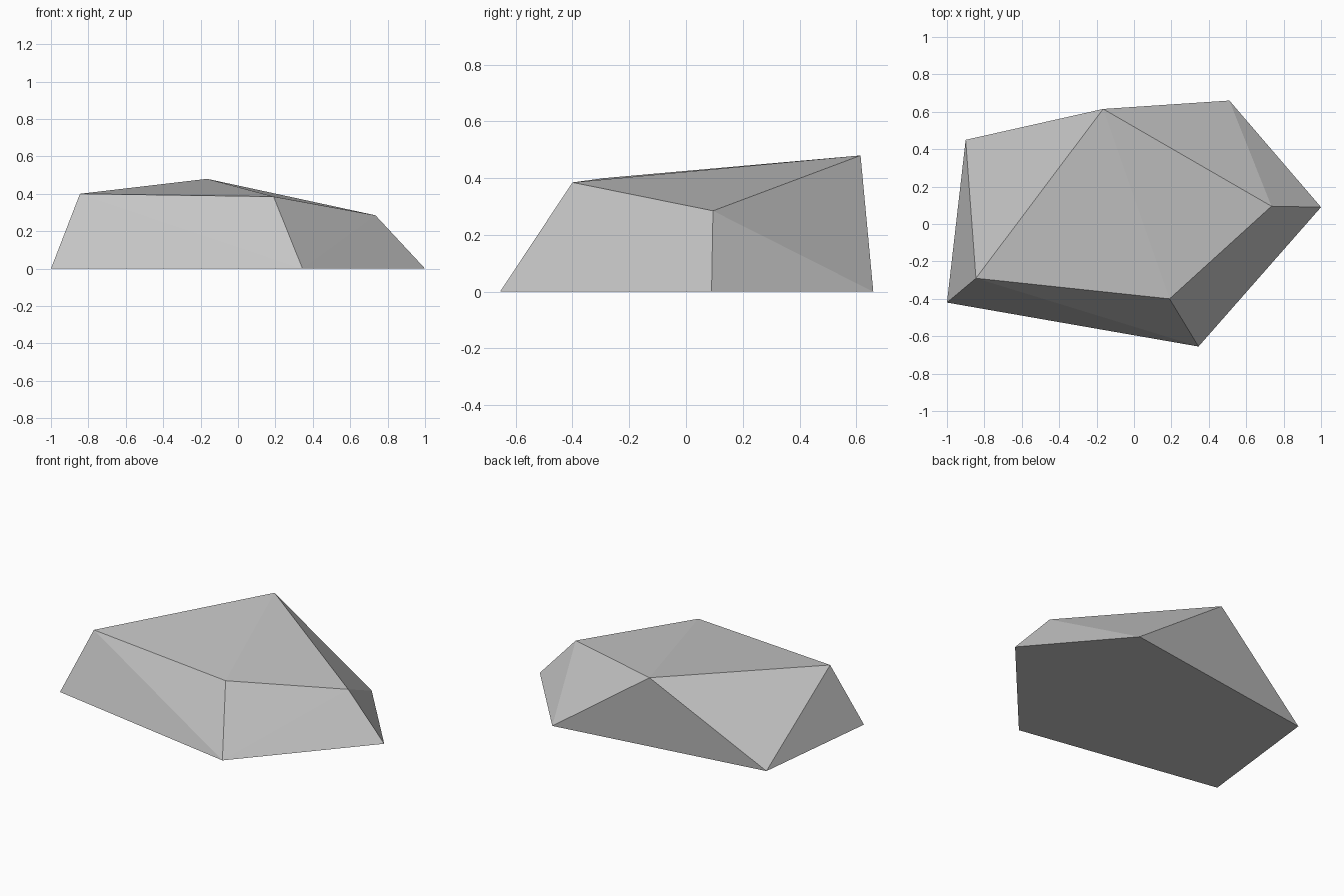
import bpy
import bmesh

cube = bpy.data.objects.get("Cube")
if cube:
    bpy.data.objects.remove(cube, do_unlink=True)

# Stone colour
stone = bpy.data.materials.new("stone_grey")
colour = (0.56, 0.56, 0.56, 1.0)
stone.use_nodes = True
stone.diffuse_color = colour
bsdf = next(n for n in stone.node_tree.nodes if n.type == "BSDF_PRINCIPLED")
bsdf.inputs["Base Color"].default_value = colour
bsdf.inputs["Roughness"].default_value = 0.9

# Five-sided footprint on the ground and four crown corners
footprint = [(-1, -0.42), (0.345, -0.655), (1, 0.09), (0.51, 0.66), (-0.9, 0.45)]
crown = [(-0.845, -0.29, 0.40), (0.19, -0.40, 0.385),
         (0.735, 0.095, 0.285), (-0.165, 0.615, 0.48)]

# Faceted boulder: the convex skin around all corners
bm = bmesh.new()
for corner in [(x, y, 0) for x, y in footprint] + crown:
    bm.verts.new(corner)
bmesh.ops.convex_hull(bm, input=bm.verts[:])

# Merge the flat underside into one face
bmesh.ops.dissolve_limit(bm, angle_limit=0.005, verts=bm.verts[:], edges=bm.edges[:])
bmesh.ops.recalc_face_normals(bm, faces=bm.faces[:])

mesh = bpy.data.meshes.new("rock")
bm.to_mesh(mesh)
bm.free()
mesh.materials.append(stone)
rock = bpy.data.objects.new("rock", mesh)
bpy.context.collection.objects.link(rock)
